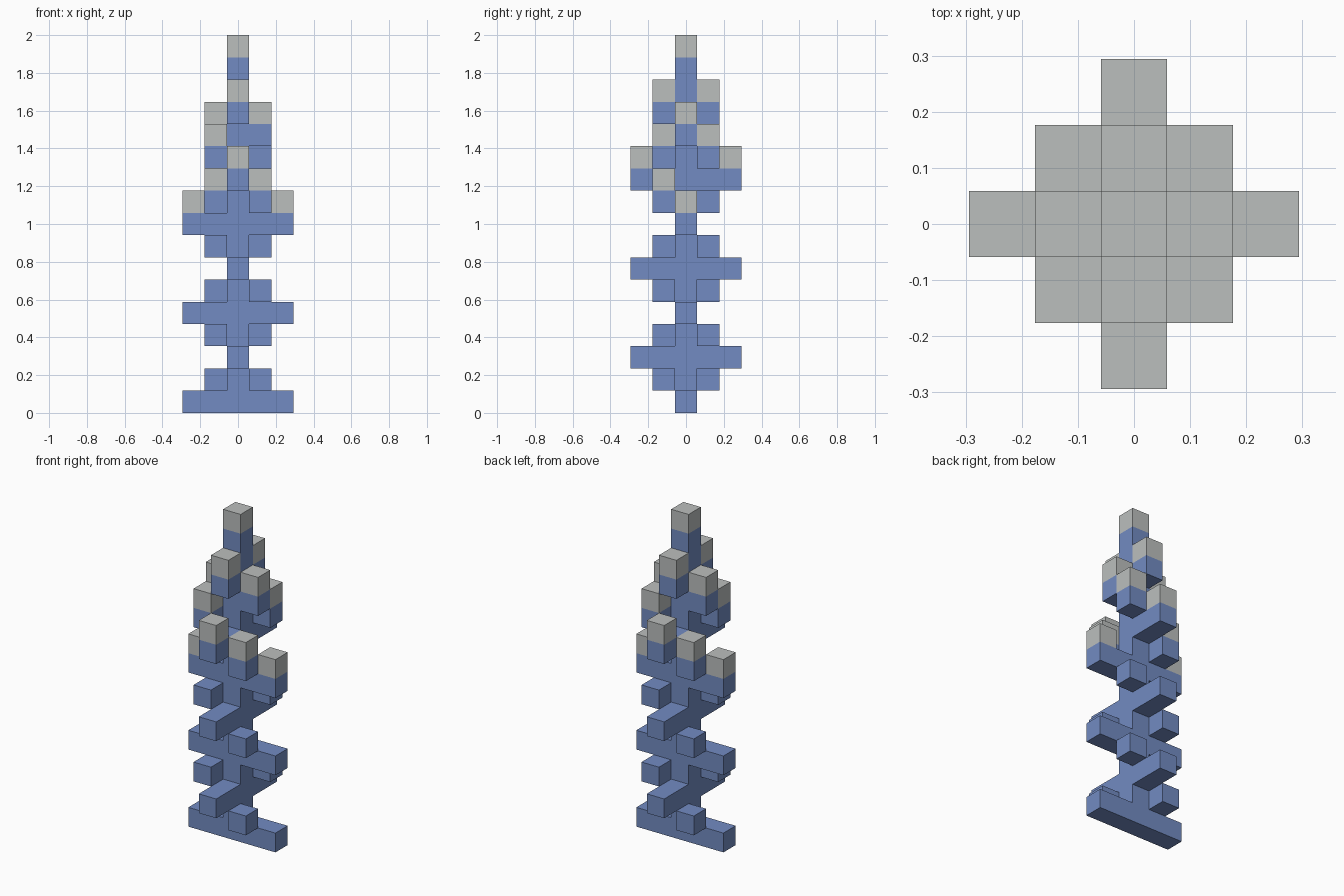
import bpy
import bmesh
from mathutils import Matrix, Vector

cube = bpy.data.objects.get("Cube")
if cube:
    bpy.data.objects.remove(cube, do_unlink=True)

LAYERS = 17
U = 2 / LAYERS  # edge of one block


def material(name, color):
    mat = bpy.data.materials.new(name)
    mat.use_nodes = True
    mat.diffuse_color = (*color, 1)
    mat.node_tree.nodes["Principled BSDF"].inputs["Base Color"].default_value = (*color, 1)
    return mat


BLUE = material("stem blue", (0.17, 0.26, 0.54))
GREY = material("tip grey", (0.50, 0.52, 0.515))


def box(name, mat, center, size):
    """Box in block units; z of the centre is measured from the ground."""
    mesh = bpy.data.meshes.new(name)
    bm = bmesh.new()
    bmesh.ops.create_cube(bm, size=U, matrix=Matrix.Diagonal((*size, 1)))
    bm.to_mesh(mesh)
    bm.free()
    mesh.materials.append(mat)
    obj = bpy.data.objects.new(name, mesh)
    obj.location = Vector(center) * U
    bpy.context.collection.objects.link(obj)


def block(name, mat, x, y, layer):
    box(name, mat, (x, y, layer + 0.5), (1, 1, 1))


def arm_pair(axis, layer, length, tipped):
    """Two opposite arms that meet the trunk, with optional grey tips."""
    for side in (-1, 1):
        center = [0, 0, layer + 0.5]
        center[axis] = side * (length + 1) / 2
        size = [1, 1, 1]
        size[axis] = length
        box("arm", BLUE, center, size)
        if tipped:
            end = [0, 0]
            end[axis] = side * length
            block("arm_tip", GREY, *end, layer + 1)


def bud_pair(slope, layer, tipped):
    """Two opposite corner blocks, with optional grey tips."""
    for side in (-1, 1):
        block("bud", BLUE, side, side * slope, layer)
        if tipped:
            block("bud_tip", GREY, side, side * slope, layer + 1)


# Trunk and its tip
box("trunk", BLUE, (0, 0, (LAYERS - 1) / 2), (1, 1, LAYERS - 1))
block("trunk_tip", GREY, 0, 0, LAYERS - 1)

# Long arms and corner buds winding up the trunk; the last turn is tipped
for base in (0, 4, 8):
    last = base == 8
    arm_pair(0, base, 2, last)
    bud_pair(-1, base + 1, last)
    arm_pair(1, base + 2, 2, last)
    bud_pair(1, base + 3, last)

# Short arms of the crown
arm_pair(0, 12, 1, True)
arm_pair(1, 13, 1, True)
